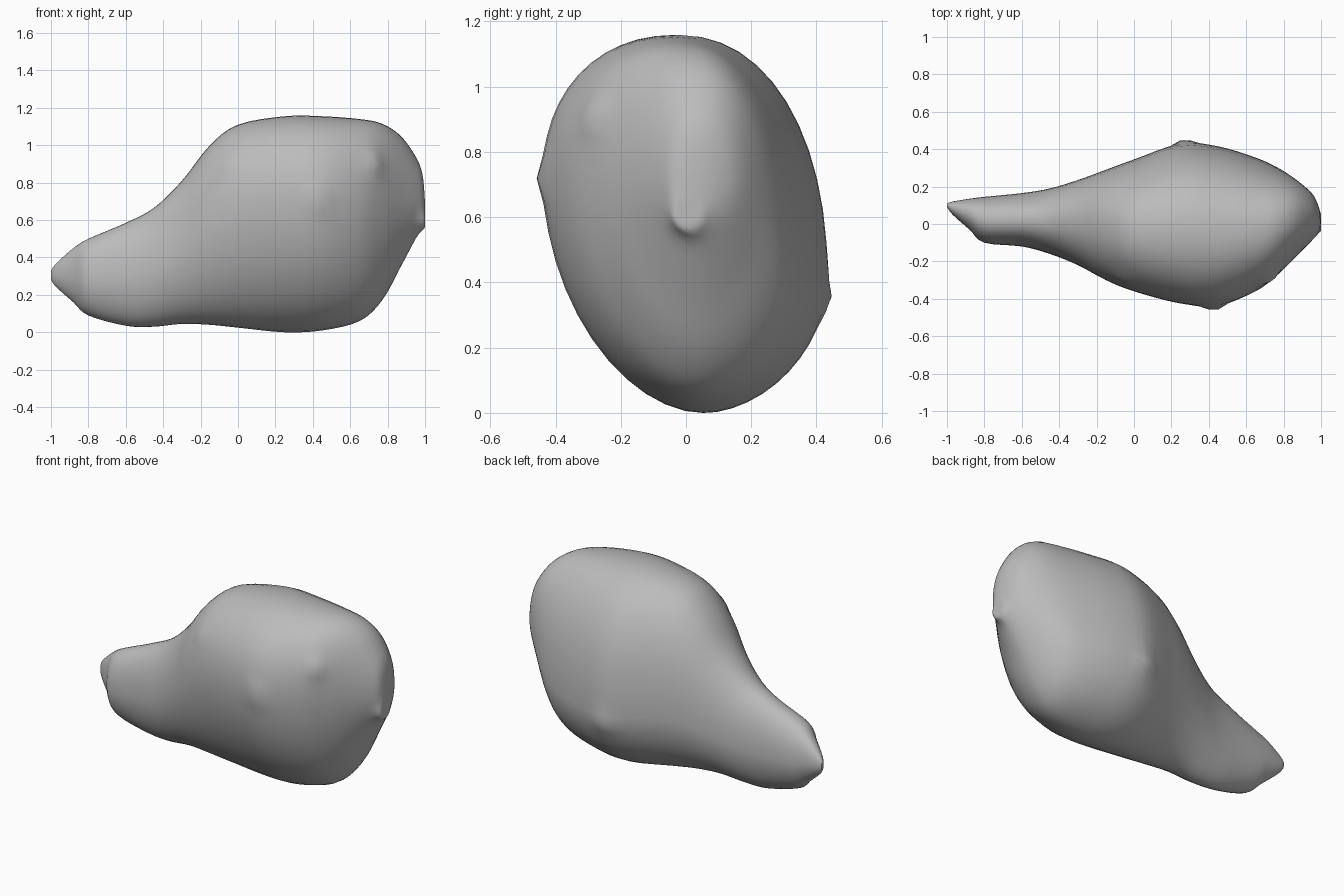
import bpy, bmesh, math
from mathutils import Vector

cube = bpy.data.objects.get("Cube")
if cube:
    bpy.data.objects.remove(cube, do_unlink=True)

STEPS = 4        # rings between two neighbouring stations
SIDES = 48       # points around each ring

# Stations along the length: x, bottom, top, front edge, back edge
STATIONS = [
    (-1.0, .28, .33, .09, .11),
    (-.97, .24, .37, .05, .12),
    (-.88, .16, .45, -.03, .135),
    (-.8, .09, .5, -.1, .145),
    (-.6, .035, .585, -.12, .165),
    (-.45, .03, .665, -.16, .19),
    (-.3, .045, .81, -.22, .235),
    (-.15, .04, 1.0, -.3, .29),
    (0, .025, 1.11, -.36, .345),
    (.25, 0, 1.155, -.425, .43),
    (.45, .01, 1.155, -.435, .415),
    (.65, .06, 1.14, -.36, .355),
    (.77, .17, 1.115, -.27, .3),
    (.87, .35, 1.05, -.17, .235),
    (.95, .5, .94, -.09, .165),
    (.985, .56, .85, -.05, .1),
    (.998, .61, .73, -.015, .04),
]

# Small pinched nubs on the surface
NUBS = [(-.07, -.33, .92), (.43, -.44, .72), (.72, -.27, .9),
        (.27, .43, .35), (.98, 0, .6)]


def smoothstep(low, high, value):
    t = min(max((value - low) / (high - low), 0), 1)
    return t * t * (3 - 2 * t)


def mix(a, b, t):
    return a + (b - a) * t


def spline(a, b, c, d, t):
    """Smooth curve running from b to c."""
    return b + t * ((c - a) + t * ((2 * a - 5 * b + 4 * c - d)
                    + t * (3 * (b - c) + d - a))) / 2


def stations():
    last = len(STATIONS) - 1
    for i in range(last):
        four = [STATIONS[min(max(k, 0), last)] for k in range(i - 1, i + 3)]
        for s in range(STEPS):
            yield [spline(*values, s / STEPS) for values in zip(*four)]
    yield STATIONS[last]


def signed_power(value, exponent):
    return math.copysign(abs(value) ** exponent, value)


def section(x, bottom, top, front, back):
    """Leaning oval: front bulges high, back bulges low."""
    lean = smoothstep(-.7, .2, x) * (1 - smoothstep(.7, 1, x))
    height, middle, width = top - bottom, (front + back) / 2, back - front
    front_z = bottom + height * mix(.47, .62, lean)
    back_z = bottom + height * mix(.47, .35, lean)
    for k in range(SIDES):
        angle = math.tau * k / SIDES
        c, s = math.cos(angle), math.sin(angle)
        side_z, edge = (back_z, back) if c > 0 else (front_z, front)
        if s > 0:
            crown, pole, power = middle - width * .03 * lean, top, .92
        else:
            crown, pole, power = middle + width * .06 * lean, bottom, 1.08
        y = crown + abs(edge - crown) * signed_power(c, power)
        z = side_z + abs(pole - side_z) * signed_power(s, power)
        yield Vector((x, y, z))


# Lofted body
bm = bmesh.new()
rings = [[bm.verts.new(p) for p in section(*st)] for st in stations()]
for ring, following in zip(rings, rings[1:]):
    for k in range(SIDES):
        n = (k + 1) % SIDES
        bm.faces.new((ring[k], ring[n], following[n], following[k]))
bm.faces.new(rings[0])
bm.faces.new(rings[-1])
bmesh.ops.recalc_face_normals(bm, faces=bm.faces)
bm.normal_update()

# Raise the nubs along the surface
offsets = {}
for v in bm.verts:
    lift = sum(math.exp(-((v.co - Vector(n)).length / .05) ** 2) for n in NUBS)
    offsets[v] = v.normal * lift * .025
for v, offset in offsets.items():
    v.co += offset

# Keep the length and footing exact
for v in bm.verts:
    v.co.x = min(max(v.co.x, -1), 1)
    v.co.z = max(v.co.z, 0)

mesh = bpy.data.meshes.new("boulder")
bm.to_mesh(mesh)
bm.free()
boulder = bpy.data.objects.new("boulder", mesh)
bpy.context.collection.objects.link(boulder)

# Plain grey surface
grey = bpy.data.materials.new("stone grey")
grey.use_nodes = True
colour = (.5, .5, .5, 1)
grey.diffuse_color = colour
grey.node_tree.nodes["Principled BSDF"].inputs["Base Color"].default_value = colour
mesh.materials.append(grey)

bpy.context.view_layer.objects.active = boulder
boulder.select_set(True)
bpy.ops.object.shade_smooth_by_angle(angle=math.radians(50))
